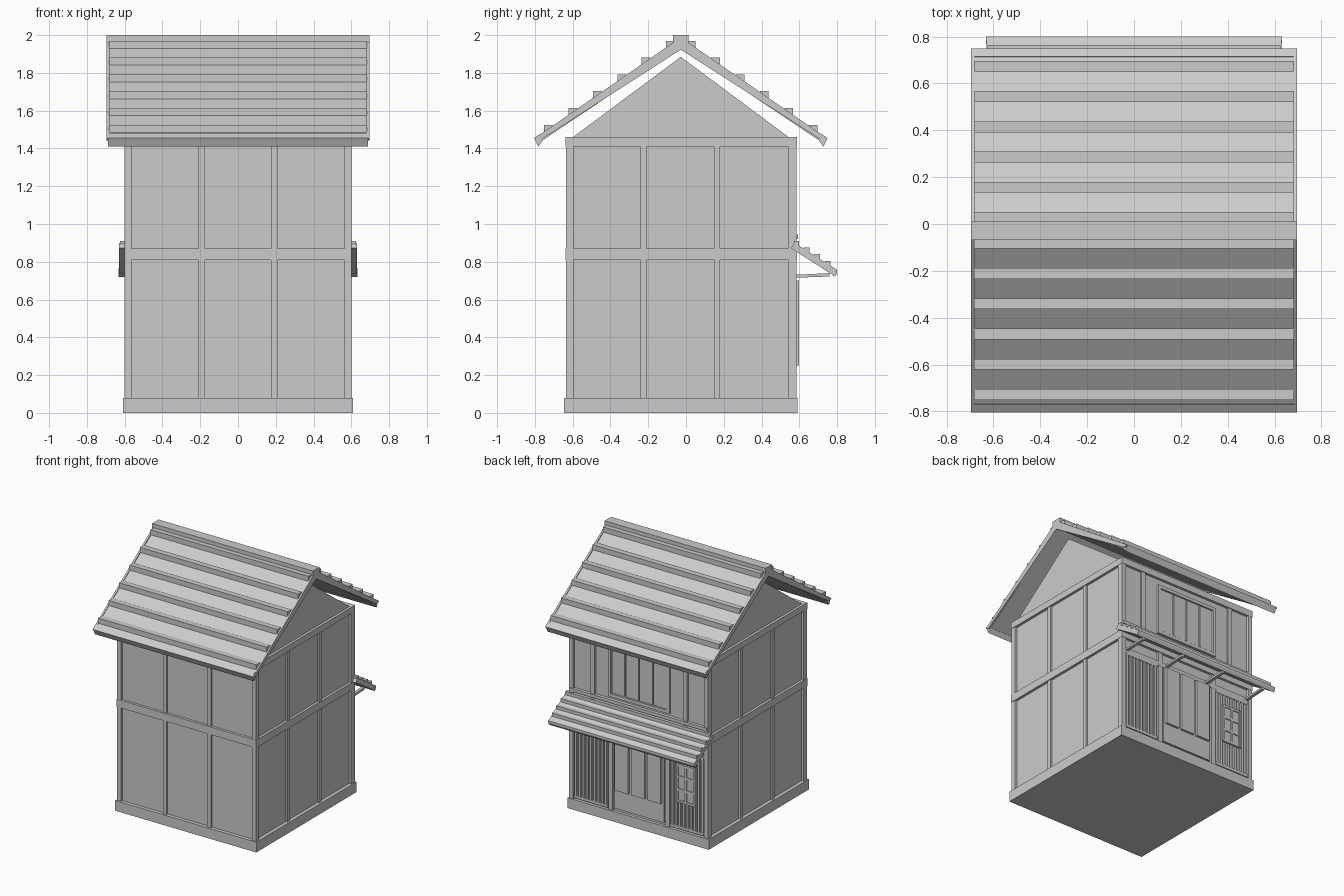
import bpy, bmesh
from mathutils import Vector

if "Cube" in bpy.data.objects:
    bpy.data.objects.remove(bpy.data.objects["Cube"])

YC = -0.0275            # centre line of the house body in y
XW, Y0, Y1 = 0.60, -0.635, 0.585   # outer faces of the timber frame
INSET = 0.018           # wall depth behind the frame


def finish(name, bm):
    bmesh.ops.recalc_face_normals(bm, faces=bm.faces)
    me = bpy.data.meshes.new(name)
    bm.to_mesh(me)
    bm.free()
    ob = bpy.data.objects.new(name, me)
    bpy.context.collection.objects.link(ob)
    return ob


def boxes(name, items):
    """One object from boxes given as (x0, x1, y0, y1, z0, z1)."""
    bm = bmesh.new()
    for x0, x1, y0, y1, z0, z1 in items:
        vs = bmesh.ops.create_cube(bm, size=1)['verts']
        for v in vs:
            v.co = Vector(((x0 + x1) / 2 + v.co.x * (x1 - x0),
                           (y0 + y1) / 2 + v.co.y * (y1 - y0),
                           (z0 + z1) / 2 + v.co.z * (z1 - z0)))
    return finish(name, bm)


def prisms(name, items):
    """One object from y-z profiles swept along x: (points, x0, x1)."""
    bm = bmesh.new()
    for pts, x0, x1 in items:
        f = bm.faces.new([bm.verts.new((x0, y, z)) for y, z in pts])
        r = bmesh.ops.extrude_face_region(bm, geom=[f])
        for v in r['geom']:
            if isinstance(v, bmesh.types.BMVert):
                v.co.x = x1
    return finish(name, bm)


# base and wall core
boxes("foundation", [(-0.61, 0.61, -0.645, 0.59, 0, 0.08)])
boxes("walls", [(-XW + INSET, XW - INSET, Y0 + INSET, Y1 - INSET, 0.08, 1.455)])
prisms("gable_walls", [([(-0.605, 1.455), (0.55, 1.455), (YC, 1.885)], x, x + 0.02)
                       for x in (-XW + INSET, XW - INSET - 0.02)])

# timber frame: corner posts, intermediate posts, beams
posts = []
for sx in (-1, 1):
    for ya, yb in ((Y0, Y0 + 0.04), (Y1 - 0.045, Y1)):
        xa, xb = sorted((sx * XW, sx * (XW - 0.035)))
        posts.append((xa, xb, ya, yb, 0.08, 1.44))
    for y in (-0.225, 0.165):
        xa, xb = sorted((sx * (XW - 0.004), sx * (XW - 0.04)))
        posts.append((xa, xb, y - 0.016, y + 0.016, 0.08, 1.44))
    posts.append((sx * 0.192 - 0.016, sx * 0.192 + 0.016, Y0 + 0.004, Y0 + 0.04, 0.08, 1.44))
    # rear face, lower and upper floor
    posts.append((sx * 0.245 - 0.018, sx * 0.245 + 0.018, Y1 - 0.04, Y1 - 0.003, 0.08, 0.82))
    posts.append((sx * 0.40 - 0.018, sx * 0.40 + 0.018, Y1 - 0.04, Y1 - 0.003, 0.86, 1.44))
boxes("frame_posts", posts)
beams = []
for z0, z1 in ((0.81, 0.87), (1.41, 1.46)):
    beams += [(-XW - 0.002, XW + 0.002, Y0 - 0.002, Y0 + 0.03, z0, z1),
              (-XW - 0.002, XW + 0.002, Y1 - 0.03, Y1 + 0.002, z0, z1)]
    for sx in (-1, 1):
        xa, xb = sorted((sx * (XW + 0.002), sx * (XW - 0.03)))
        beams.append((xa, xb, Y0 + 0.03, Y1 - 0.03, z0, z1))
boxes("frame_beams", beams)

# main roof: two slopes, verge boards, eave boards, battens, ridge
SLOPE, TOP, RUN = 0.69, 1.988, 0.777
panels, verges, battens, eaves = [], [], [], []
for s in (-1, 1):
    def pt(d, dz):
        return (YC + s * d, TOP - SLOPE * d + dz)
    panels.append(([pt(0, -0.01), pt(RUN - 0.01, -0.005), pt(RUN - 0.025, -0.04), pt(0, -0.055)], -0.685, 0.685))
    for x in (-0.695, 0.68):
        verges.append(([pt(0, 0), pt(RUN, 0), pt(RUN - 0.03, -0.03), pt(0, -0.065)], x, x + 0.015))
    eaves.append(([pt(RUN - 0.035, 0.003), pt(RUN, 0.003), pt(RUN - 0.022, -0.057), pt(RUN - 0.045, -0.042)],
                  -0.688, 0.688))
    for i in range(6):
        y, z = pt(0.055 + 0.129 * i, 0)
        battens.append((-0.683, 0.683, y - 0.023, y + 0.023, z - 0.02, z + 0.02))
prisms("roof_slopes", panels)
prisms("verge_boards", verges)
prisms("eave_boards", eaves)
boxes("roof_battens", battens)
boxes("ridge_cap", [(-0.695, 0.695, YC - 0.04, YC + 0.04, 1.945, 2.0)])

# rear canopy: sloped sheet, battens, edge board, flashing, support arms
prisms("canopy_sheet", [([(0.575, 0.9), (0.80, 0.757), (0.785, 0.725), (0.555, 0.872)], -0.63, 0.63)])
boxes("canopy_battens", [(-0.625, 0.625, y - 0.014, y + 0.014, z - 0.02, z + 0.016)
                         for y, z in ((0.585 + 0.055 * i, 0.894 - 0.035 * i) for i in range(4))])
prisms("canopy_edge", [([(0.78, 0.767), (0.80, 0.757), (0.80, 0.74), (0.787, 0.72), (0.77, 0.733)], -0.632, 0.632)])
boxes("canopy_flashing", [(-0.59, 0.59, 0.56, 0.592, 0.92, 0.945)])
prisms("canopy_arms", [([(0.56, 0.715), (0.56, 0.73), (0.76, 0.74), (0.76, 0.722)], x - 0.012, x + 0.012)
                       for x in (-0.55, -0.183, 0.183, 0.55)])
boxes("lintel", [(-0.57, 0.57, 0.555, 0.583, 0.70, 0.735)])

YB = Y1 - INSET         # rear wall surface
# upper window: frame and four panes
frame = [(-0.265, 0.265, YB - 0.01, YB + 0.018, z, z + 0.025) for z in (0.965, 1.335)]
frame += [(x, x + 0.022, YB - 0.01, YB + 0.018, 0.965, 1.36) for x in (-0.265, 0.243)]
boxes("upper_window_frame", frame)
boxes("upper_window_panes", [(x - 0.055, x + 0.055, YB - 0.01, YB + 0.012, 0.995, 1.33)
                             for x in (-0.18, -0.06, 0.06, 0.18)])

# entrance: kick board and three tall panels
boxes("entrance_board", [(-0.215, 0.215, YB - 0.01, YB + 0.012, 0.1, 0.70)])
boxes("entrance_panels", [(x - 0.058, x + 0.058, YB, 0.597, 0.25, 0.70) for x in (-0.14, 0, 0.14)])

# slatted screens either side of the entrance
slats = []
for sx in (-1, 1):
    for i in range(9):
        x = sx * (0.287 + 0.0325 * i)
        slats.append((x - 0.009, x + 0.009, YB - 0.01, YB + 0.014, 0.1, 0.70))
    for z in (0.09, 0.68):
        slats.append((sx * 0.415 - 0.145, sx * 0.415 + 0.145, YB - 0.01, YB + 0.016, z, z + 0.022))
boxes("slat_screens", slats)

# small gridded window over one screen
grid = [(x - 0.009, x + 0.009, YB, 0.592, 0.30, 0.60) for x in (-0.485, -0.41, -0.335)]
grid += [(-0.494, -0.326, YB, 0.591, z - 0.009, z + 0.009) for z in (0.309, 0.40, 0.50, 0.591)]
boxes("small_window_grid", grid)
boxes("small_window_pane", [(-0.485, -0.335, YB, 0.584, 0.31, 0.59)])
